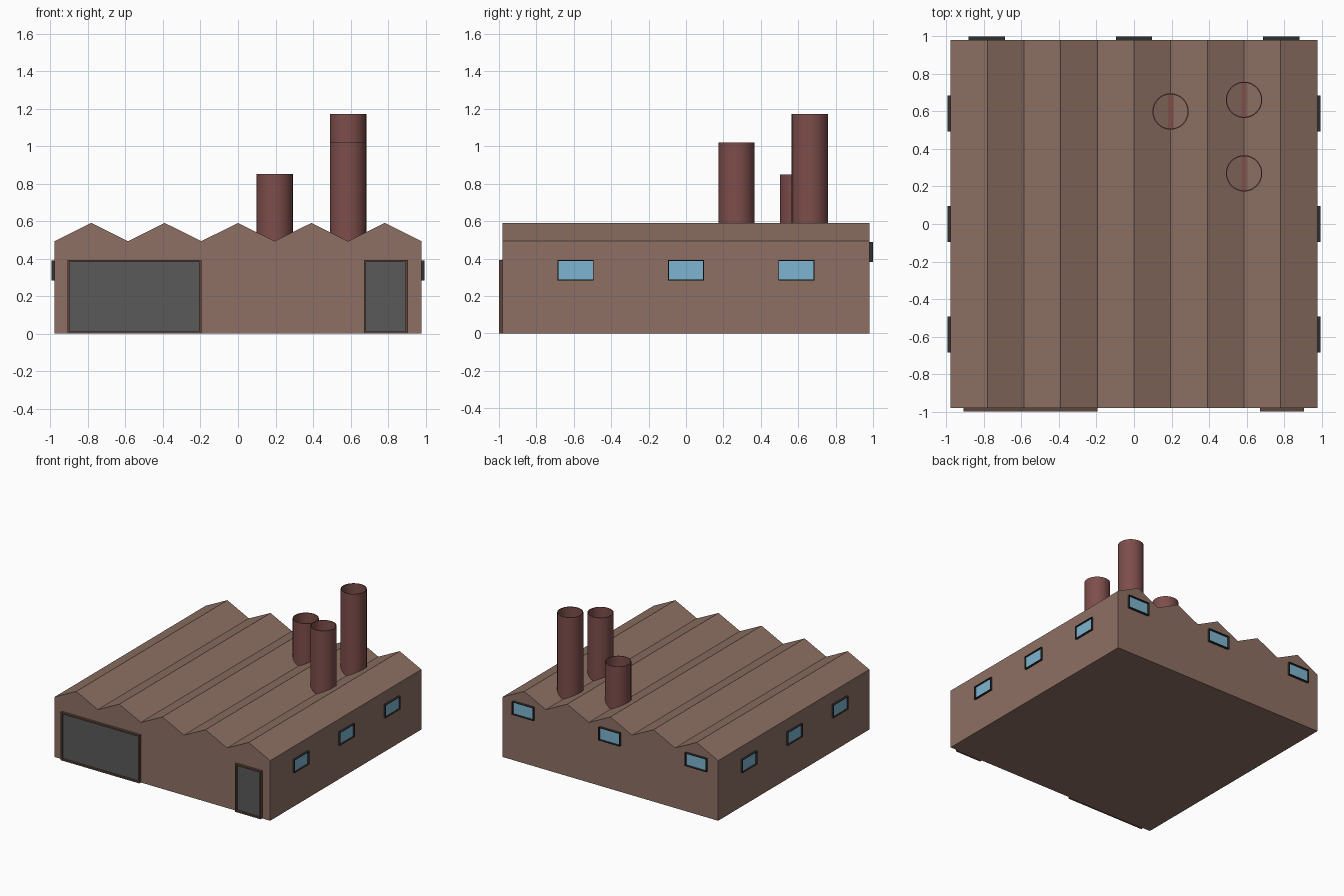
import bpy, math
from mathutils import Matrix

if "Cube" in bpy.data.objects:
    bpy.data.objects.remove(bpy.data.objects["Cube"])

def material(name, hex_code):
    m = bpy.data.materials.new(name)
    rgb = [int(hex_code[i:i + 2], 16) / 255 for i in (0, 2, 4)]
    m.diffuse_color = [((c + 0.055) / 1.055) ** 2.4 for c in rgb] + [1]
    m.use_nodes = True
    m.node_tree.nodes["Principled BSDF"].inputs["Base Color"].default_value = m.diffuse_color
    return m

BRICK = material("brick", "8D7063")
CHIMNEY = material("chimney_red", "7D4E4B")
DARK = material("window_frame", "303030")
GLASS = material("glass", "7DB5D0")
DOOR_FRAME = material("door_frame", "5F453B")
DOOR = material("door_grey", "5A5A5A")

def make_object(name, verts, faces, mats):
    mesh = bpy.data.meshes.new(name)
    mesh.from_pydata(verts, [], faces)
    for m in mats:
        mesh.materials.append(m)
    ob = bpy.data.objects.new(name, mesh)
    bpy.context.collection.objects.link(ob)
    return ob

def bridge(loop_count, n):
    """Quads joining consecutive vertex loops of n points."""
    return [(k * n + i, k * n + (i + 1) % n, (k + 1) * n + (i + 1) % n, (k + 1) * n + i)
            for k in range(loop_count - 1) for i in range(n)]

# Hall: zigzag roof profile extruded from front to back
HX, HY, EAVE, RIDGE, BAYS = 0.978, 0.98, 0.493, 0.59, 5
steps = 2 * BAYS
roof = [(HX - 2 * HX * i / steps, RIDGE if i % 2 else EAVE) for i in range(steps + 1)]
profile = [(-HX, 0), (HX, 0)] + roof
n = len(profile)
verts = [(x, y, z) for y in (HY, -HY) for x, z in profile]
make_object("factory_hall", verts,
            bridge(2, n) + [tuple(range(n, 2 * n)), tuple(reversed(range(n)))], [BRICK])

# Chimneys: open tubes with a floor at roof level
def chimney(name, x, y, top, r=0.097, wall=0.006, base=0.49, sides=32):
    rings = [(r, base), (r, top), (r - wall, top), (r - wall, base + 0.01)]
    vs = [(x + q * math.cos(2 * math.pi * i / sides), y + q * math.sin(2 * math.pi * i / sides), z)
          for q, z in rings for i in range(sides)]
    floor = tuple(range(3 * sides, 4 * sides))
    ob = make_object(name, vs, bridge(4, sides) + [floor], [CHIMNEY])
    bpy.context.view_layer.objects.active = ob
    ob.select_set(True)
    bpy.ops.object.shade_smooth_by_angle(angle=math.radians(30))
    ob.select_set(False)

chimney("chimney_short", 0.195, 0.60, 0.85)
chimney("chimney_middle", 0.587, 0.27, 1.02)
chimney("chimney_tall", 0.587, 0.662, 1.172)

# Framed opening: raised rim around a recessed panel, set on one wall
def opening(name, u, z0, w, h, rim, angle, wall, mats, depth):
    def rect(inset, d):
        a, b = w / 2 - inset, h / 2 - inset
        return [(-a, -b, d), (a, -b, d), (a, b, d), (-a, b, d)]
    vs = rect(0, 0) + rect(0, depth) + rect(rim, depth) + rect(rim, 0.004)
    ob = make_object(name, vs, bridge(4, 4) + [(12, 13, 14, 15)], mats)
    ob.data.polygons[-1].material_index = 1
    ob.matrix_world = (Matrix.Rotation(math.radians(angle), 4, 'Z')
                       @ Matrix.Translation((u, -wall, z0 + h / 2))
                       @ Matrix.Rotation(math.radians(90), 4, 'X'))

# Front doors
opening("loading_door", -0.553, 0, 0.715, 0.393, 0.012, 0, HY, [DOOR_FRAME, DOOR], 0.02)
opening("entrance_door", 0.789, 0, 0.235, 0.393, 0.012, 0, HY, [DOOR_FRAME, DOOR], 0.02)

# Three windows on each of the other walls
for side, angle, wall, spacing, sill, depth in (("right", 90, HX, 0.59, 0.283, 0.017),
                                                ("left", -90, HX, 0.59, 0.283, 0.017),
                                                ("back", 180, HY, 0.785, 0.38, 0.02)):
    for i in (-1, 0, 1):
        opening(f"{side}_window_{i + 2}", i * spacing, sill, 0.193, 0.108, 0.005,
                angle, wall, [DARK, GLASS], depth)
